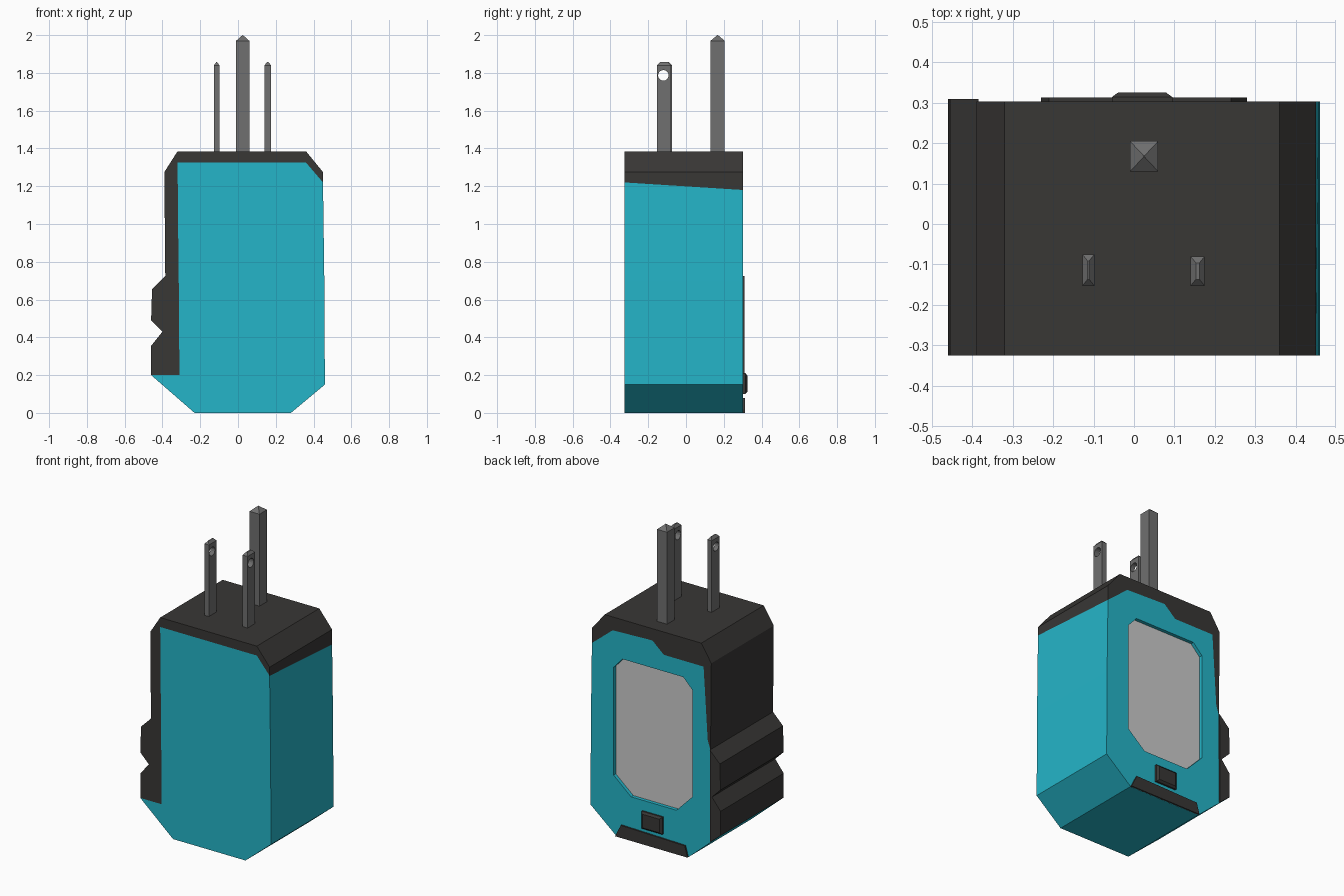
import bpy, bmesh, math

if "Cube" in bpy.data.objects:
    bpy.data.objects.remove(bpy.data.objects["Cube"])


def material(name, rgb):
    m = bpy.data.materials.new(name)
    m.diffuse_color = (*rgb, 1)
    m.use_nodes = True
    m.node_tree.nodes["Principled BSDF"].inputs["Base Color"].default_value = m.diffuse_color
    return m


TEAL = material("teal", (0.018, 0.46, 0.58))
DARK = material("charcoal", (0.04, 0.038, 0.036))
METAL = material("prong_grey", (0.16, 0.16, 0.16))


def loft(name, mat, *sections):
    """Solid through matching closed sections of 3D points."""
    bm = bmesh.new()
    rings = [[bm.verts.new(p) for p in s] for s in sections]
    n = len(rings[0])
    for a, b in zip(rings, rings[1:]):
        for i in range(n):
            j = (i + 1) % n
            bm.faces.new((a[i], a[j], b[j], b[i]))
    bm.faces.new(rings[0])
    bm.faces.new(rings[-1])
    bmesh.ops.recalc_face_normals(bm, faces=bm.faces)
    me = bpy.data.meshes.new(name)
    bm.to_mesh(me)
    bm.free()
    ob = bpy.data.objects.new(name, me)
    bpy.context.collection.objects.link(ob)
    if mat:
        me.materials.append(mat)
    return ob


def at_y(pts, y):
    return [(x, y, z) for x, z in pts]


def rect(x0, x1, y0, y1, z, inset=0.0, inset_y=None):
    iy = inset if inset_y is None else inset_y
    return [(x0 + inset, y0 + iy, z), (x1 - inset, y0 + iy, z),
            (x1 - inset, y1 - iy, z), (x0 + inset, y1 - iy, z)]


def cut(target, cutter):
    """Subtract the cutter and discard it."""
    cutter.hide_render = True
    mod = target.modifiers.new("cut", 'BOOLEAN')
    mod.operation = 'DIFFERENCE'
    mod.solver = 'EXACT'
    mod.object = cutter
    bpy.context.view_layer.objects.active = target
    bpy.ops.object.modifier_apply(modifier=mod.name)
    bpy.data.objects.remove(cutter)


FRONT, BACK = -0.325, 0.303

# Outer edge of the dark shell (notched grip, then cap), in x, z
grip = [(-.46, .2), (-.46, .355), (-.40, .43), (-.46, .49), (-.455, .655), (-.385, .725)]
shell = grip + [(-.39, 1.275), (-.32, 1.385), (.36, 1.385), (.45, 1.275)]
# Seam between the colours, on the front and on the back
seam_f = [(-.31, .2), (-.314, .73), (-.315, .78), (-.32, 1.325),
          (-.06, 1.325), (.02, 1.325), (.36, 1.325), (.45, 1.22)]
seam_b = [(-.387, .14), (-.38, .735), (-.365, .78), (-.336, 1.24),
          (-.056, 1.24), (.024, 1.31), (.304, 1.30), (.45, 1.18)]
base = [(.457, .7), (.46, .15), (.28, 0), (-.23, 0), (-.46, .2)]

# Housing in two colours
loft("dark_shell", DARK, at_y(shell + seam_f[::-1], FRONT), at_y(shell + seam_b[::-1], BACK))
body = loft("teal_body", TEAL, at_y(seam_f + base, FRONT), at_y(seam_b + base, BACK))

# Recessed screen on the back
window = [(.297, 1.066), (.235, 1.135), (-.193, 1.135), (-.257, 1.07),
          (-.257, .39), (-.145, .275), (.174, .275), (.297, .38)]
cut(body, loft("window_cutter", None, at_y(window, BACK - .025), at_y(window, BACK + .05)))
loft("screen", None, at_y(window, BACK - .03), at_y(window, BACK - .022))

# Raised dark trims on the back: grip edge, bottom lip, button
loft("grip_edge", DARK, at_y(grip + [(-.387, .14)], BACK - .005), at_y(grip + [(-.387, .14)], .31))
lip = [(-.23, 0), (.28, 0), (.24, .08), (-.21, .07)]
loft("bottom_lip", DARK, at_y(lip, BACK - .005), at_y(lip, .313))
wide = [(-.055, .10), (.095, .10), (.095, .21), (-.055, .21)]
slim = [(-.04, .112), (.08, .112), (.08, .198), (-.04, .198)]
loft("button", DARK, at_y(wide, BACK - .005), at_y(wide, .314), at_y(slim, .325))

# Ground prong with pyramid tip
loft("ground_prong", METAL, rect(-.01, .06, .13, .205, 1.37), rect(-.01, .06, .13, .205, 1.97),
     rect(-.01, .06, .13, .205, 2.0, .034, .036))

# Blade prongs with bevelled tips and a round hole
for side, x0, x1, y1 in (("left", -.128, -.098, -.075), ("right", .14, .175, -.08)):
    y0 = -.153
    blade = loft(side + "_blade_prong", METAL, rect(x0, x1, y0, y1, 1.37),
                 rect(x0, x1, y0, y1, 1.84), rect(x0, x1, y0, y1, 1.857, .013, .016))
    ring = [(-.12 + .028 * math.cos(a), 1.787 + .028 * math.sin(a))
            for a in (2 * math.pi * i / 16 for i in range(16))]
    cut(blade, loft("hole_cutter", None, [(x0 - .05, y, z) for y, z in ring],
                    [(x1 + .05, y, z) for y, z in ring]))
